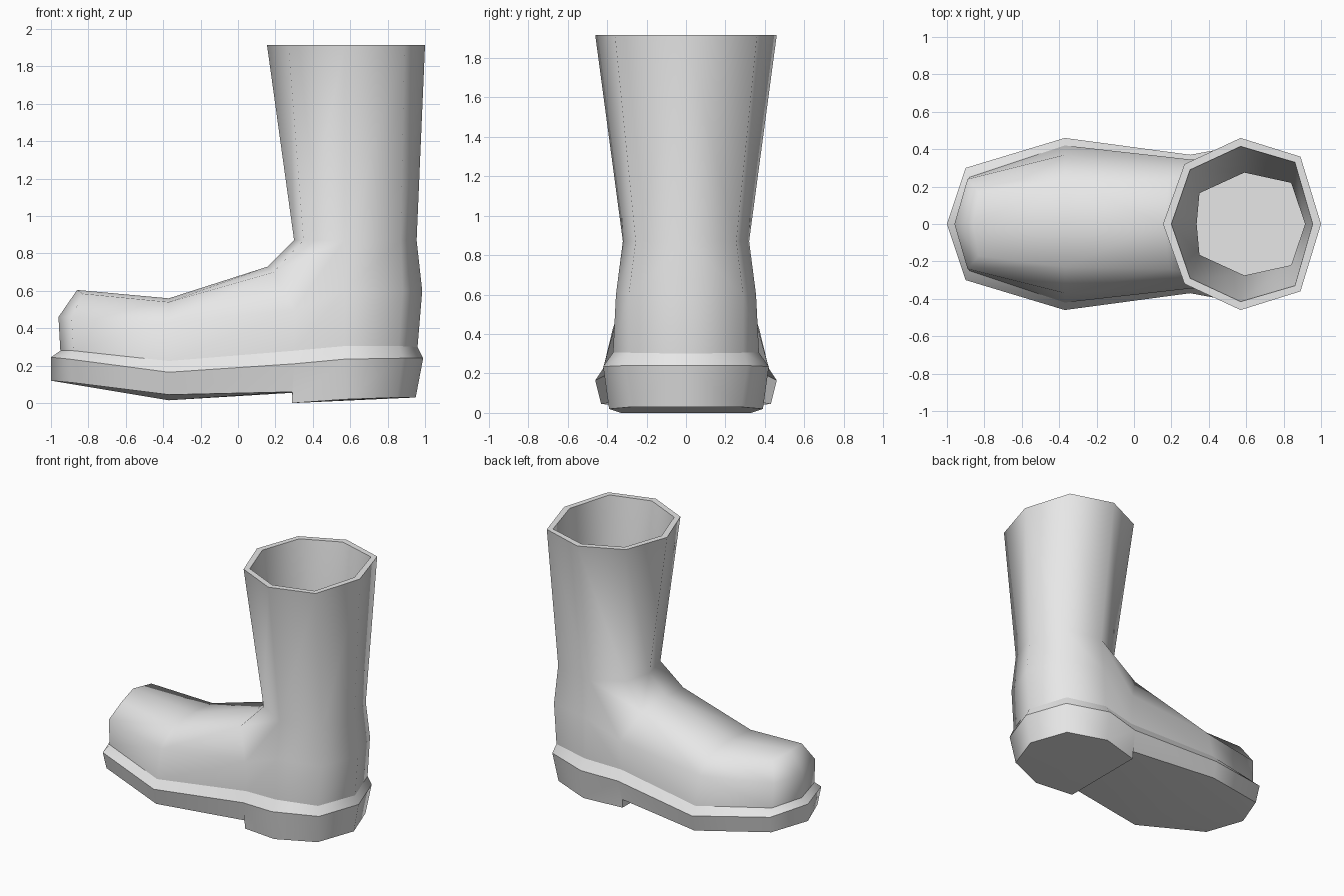
import bpy
import bmesh

if "Cube" in bpy.data.objects:
    bpy.data.objects.remove(bpy.data.objects["Cube"], do_unlink=True)

# One plain grey material
grey = bpy.data.materials.new("plain_grey")
grey.use_nodes = True
grey.diffuse_color = (0.8, 0.8, 0.8, 1)
grey.node_tree.nodes["Principled BSDF"].inputs["Base Color"].default_value = (0.8, 0.8, 0.8, 1)


def add_ring(bm, xs, ys, zs):
    """Half ring of vertices running from the toe end to the heel end."""
    return [bm.verts.new(point) for point in zip(xs, ys, zs)]


def bridge(bm, lower, upper):
    """Wall of quads between two half rings of equal length."""
    for i in range(len(lower) - 1):
        bm.faces.new((lower[i], upper[i], upper[i + 1], lower[i + 1]))


def sharpen(bm, chain):
    """Keep a hard edge along a chain of vertices."""
    for start, end in zip(chain, chain[1:]):
        edge = bm.edges.get((start, end))
        if edge:
            edge.smooth = False


def finish(bm, name):
    """Turn the half mesh into a smooth object mirrored across y."""
    for face in bm.faces:
        face.smooth = True
    mesh = bpy.data.meshes.new(name)
    bm.to_mesh(mesh)
    bm.free()
    mesh.materials.append(grey)
    obj = bpy.data.objects.new(name, mesh)
    bpy.context.scene.collection.objects.link(obj)
    mirror = obj.modifiers.new("mirror_sides", "MIRROR")
    mirror.use_axis = (False, True, False)
    mirror.use_clip = True
    mirror.merge_threshold = 0.001
    return obj


# Welt line shared by the sole and the upper:
# toe tip, toe corner, ball, arch, heel side, heel corner, heel tip
welt_x = (-.95, -.88, -.37, .3, .57, .86, .96)
welt_y = (0, .25, .42, .33, .37, .29, 0)
welt_z = (.28, .28, .225, .28, .305, .305, .3)

# Sole with bevelled welt and stepped heel
bm = bmesh.new()
bottom = add_ring(bm,
                  (-1, -.89, -.37, .29, .57, .85, .95),
                  (0, .27, .43, .33, .39, .28, 0),
                  (.12, .11, .045, .06, .02, .03, .03))
edge_ring = add_ring(bm,
                     (-1, -.9, -.37, .3, .57, .88, .99),
                     (0, .3, .46, .37, .42, .31, 0),
                     (.245, .235, .165, .21, .235, .24, .24))
welt = add_ring(bm, welt_x, welt_y, welt_z)
ball_mid = bm.verts.new((-.37, 0, .015))
arch_mid = bm.verts.new((.29, 0, .055))
heel_front = bm.verts.new((.29, .33, 0))
heel_mid = bm.verts.new((.29, 0, 0))
tip, corner, ball, arch, side, back_corner, back = bottom

bridge(bm, bottom[:4], edge_ring[:4])
bm.faces.new((arch, edge_ring[3], edge_ring[4], side, heel_front))
bridge(bm, bottom[4:], edge_ring[4:])
bridge(bm, edge_ring, welt)
bm.faces.new((tip, corner, ball, ball_mid))
bm.faces.new((ball_mid, ball, arch, arch_mid))
bm.faces.new((arch, heel_front, heel_mid, arch_mid))
bm.faces.new((heel_front, side, back_corner, back, heel_mid))
for chain in (bottom, edge_ring, welt, (arch_mid, arch, heel_front, heel_mid),
              (heel_front, side)):
    sharpen(bm, chain)
finish(bm, "sole")

# Upper: foot, ankle and open shaft
bm = bmesh.new()
welt = add_ring(bm, welt_x, welt_y, welt_z)
middle = add_ring(bm,
                  (-.96, -.89, -.37, .3, .57, .88, .985),
                  (0, .24, .37, .345, .355, .29, 0),
                  (.46, .46, .43, .5, .6, .6, .6))
bridge(bm, welt, middle)

# Instep: shoulder line and centre ridge
shoulder = add_ring(bm, (-.86, -.83, -.37, .19), (0, .17, .23, .24), (.605, .585, .54, .7))
bridge(bm, middle[:4], shoulder)
ridge_ball = bm.verts.new((-.37, 0, .56))
ridge_arch = bm.verts.new((.16, 0, .73))
toe, toe_corner, ball, arch = shoulder

# Shaft rings: front, front corner, side, back corner, back
ankle = add_ring(bm, (.3, .35, .57, .87, .955), (0, .2, .32, .255, 0), [.87] * 5)
rim = add_ring(bm, (.155, .27, .57, .89, 1), (0, .32, .46, .36, 0), [1.915] * 5)
lip = add_ring(bm, (.2, .3, .57, .86, .955), (0, .29, .415, .33, 0), [1.915] * 5)
lining = add_ring(bm, (.335, .35, .59, .84, .915), (0, .165, .275, .22, 0), [.87] * 5)
floor = add_ring(bm, (.28, .32, .58, .84, .92), (0, .22, .3, .24, 0), [.32] * 5)

bm.faces.new((toe, ridge_ball, ball, toe_corner))
bm.faces.new((ball, ridge_ball, ridge_arch, arch))
bm.faces.new((arch, ridge_arch, ankle[0], ankle[1]))
bm.faces.new((middle[3], arch, ankle[2], middle[4]))
bm.faces.new((arch, ankle[1], ankle[2]))
bridge(bm, middle[4:], ankle[2:])

for lower, upper in ((ankle, rim), (rim, lip), (lip, lining), (lining, floor)):
    bridge(bm, lower, upper)
bm.faces.new(list(reversed(floor)))
for chain in (welt, rim, lip, floor):
    sharpen(bm, chain)
finish(bm, "boot_upper")
